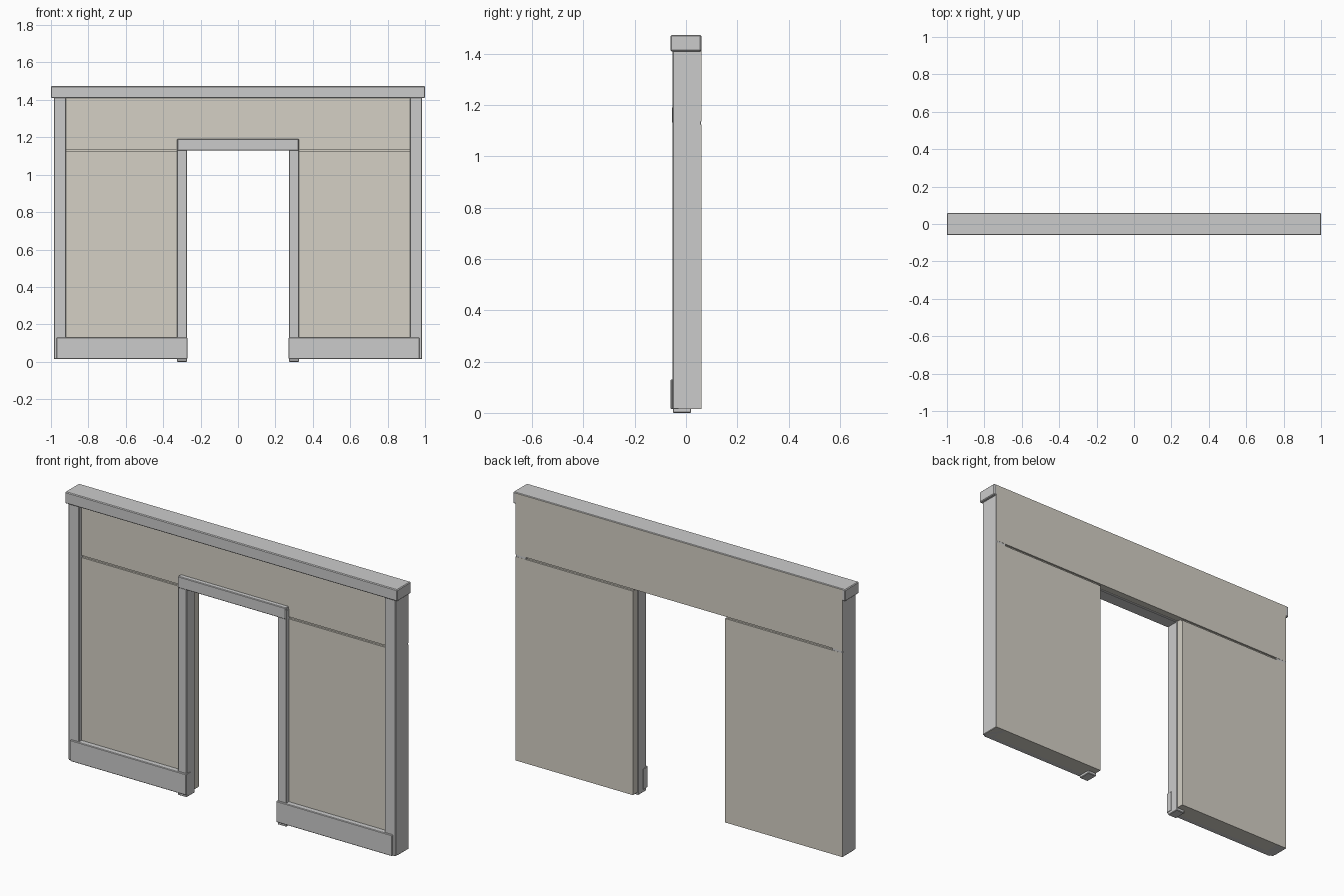
import bpy

if "Cube" in bpy.data.objects:
    bpy.data.objects.remove(bpy.data.objects["Cube"])

panel_mat = bpy.data.materials.new("panel_beige")
panel_mat.diffuse_color = (0.66, 0.63, 0.56, 1)
panel_mat.use_nodes = True
panel_mat.node_tree.nodes["Principled BSDF"].inputs["Base Color"].default_value = panel_mat.diffuse_color


def box(name, x, y, z, bevel=0.0, mat=None):
    """Box from (min, max) ranges, optionally with softened edges."""
    bpy.ops.mesh.primitive_cube_add(size=1)
    ob = bpy.context.object
    ob.name = name
    for v in ob.data.vertices:
        v.co = [r[0] if c < 0 else r[1] for r, c in zip((x, y, z), v.co)]
    if bevel:
        m = ob.modifiers.new("soft_edges", 'BEVEL')
        m.width = bevel
        m.segments = 1
    if mat:
        ob.data.materials.append(mat)
    return ob


def pair(name, x, y, z, bevel=0.0, mat=None):
    """Matching boxes on the right and left of the doorway."""
    box(name + "_right", x, y, z, bevel, mat)
    box(name + "_left", (-x[1], -x[0]), y, z, bevel, mat)


FLOOR = 0.015   # underside of the wall
DOOR = 0.273    # half width of the doorway
HEAD = 1.13     # top of the doorway

# Top rail across the full width
box("top_rail", (-1, 1), (-0.06, 0.0595), (1.41, 1.473), 0.004)

# Outer posts
pair("end_post", (0.92, 0.985), (-0.052, 0.0592), (FLOOR, 1.42), 0.003)

# Wall panels: upper band and lower fields, flush at the back
box("upper_panel", (-0.984, 0.984), (-0.03, 0.06), (HEAD + 0.006, 1.47), 0, panel_mat)
pair("lower_panel", (DOOR + 0.005, 0.984), (-0.03, 0.06), (FLOOR, HEAD - 0.005), 0, panel_mat)

# Recessed core behind the joint between the panels
pair("joint_core", (DOOR + 0.006, 0.95), (-0.02, 0.05), (HEAD - 0.03, HEAD + 0.03), 0, panel_mat)

# Door frame: legs reach the ground and form small feet
pair("door_jamb", (DOOR, 0.327), (-0.051, 0.02), (0, 1.18), 0.003)
box("door_header", (-0.325, 0.325), (-0.055, 0.02), (HEAD, 1.192), 0.003)

# Baseboards
pair("baseboard", (DOOR - 0.002, 0.97), (-0.06, -0.02), (FLOOR, 0.13), 0.003)
